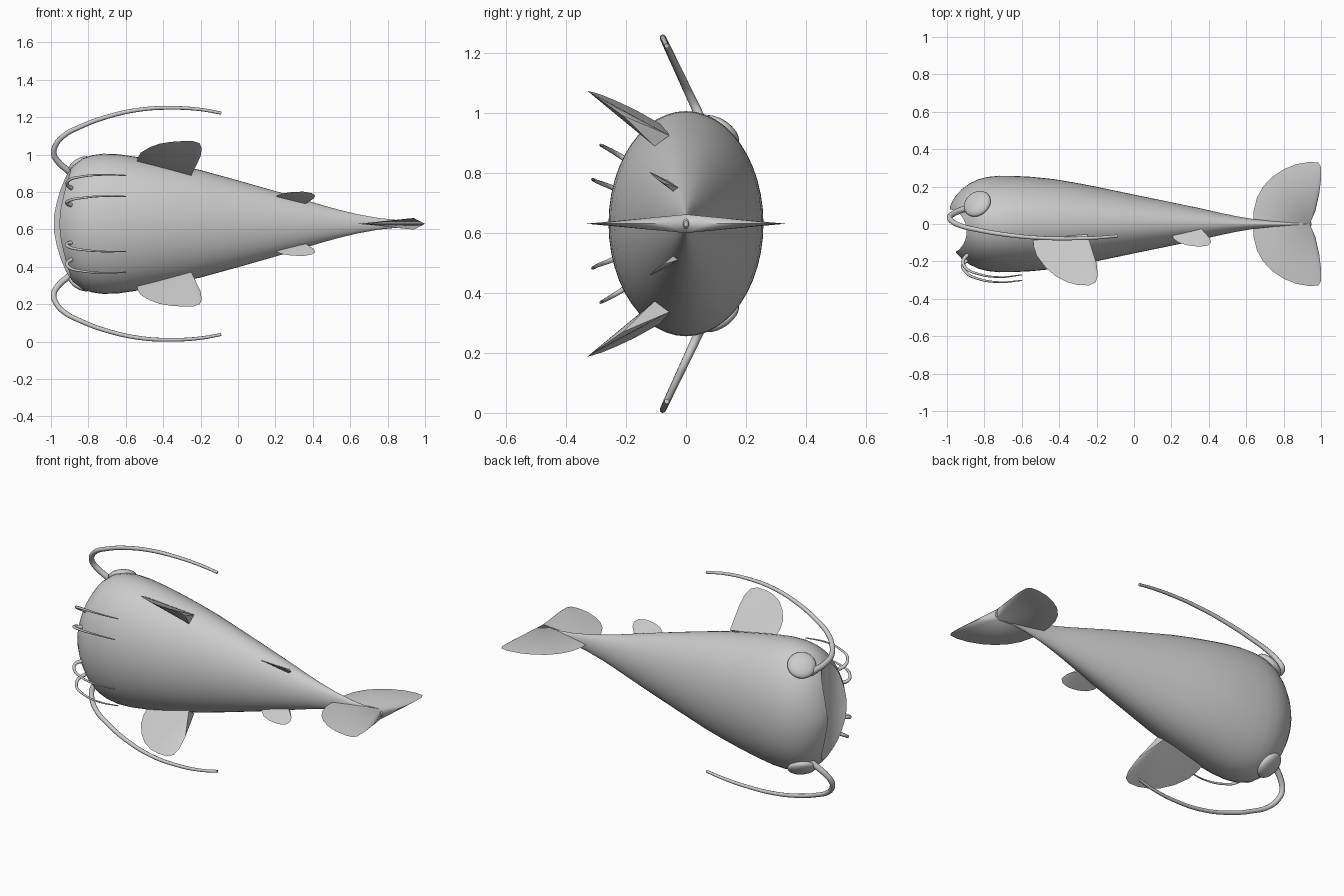
import bpy, bmesh, math
from mathutils import Vector

if "Cube" in bpy.data.objects:
    bpy.data.objects.remove(bpy.data.objects["Cube"])

ZC = 0.63  # height of the mirror plane


def mesh_object(name, verts, faces, angle=40):
    me = bpy.data.meshes.new(name)
    me.from_pydata(verts, [], faces)
    bm = bmesh.new()
    bm.from_mesh(me)
    bmesh.ops.recalc_face_normals(bm, faces=bm.faces)
    bm.to_mesh(me)
    bm.free()
    ob = bpy.data.objects.new(name, me)
    bpy.context.collection.objects.link(ob)
    smooth(ob, angle)
    return ob


def smooth(ob, angle=40):
    bpy.ops.object.select_all(action='DESELECT')
    ob.select_set(True)
    bpy.context.view_layer.objects.active = ob
    bpy.ops.object.shade_smooth_by_angle(angle=math.radians(angle))


def loft(name, rows, seg=48):
    # rows: (x, half size in y, half size in z)
    verts, faces = [], []
    for x, hy, hz in rows:
        for i in range(seg):
            a = 2 * math.pi * i / seg
            verts.append((x, hy * math.cos(a), ZC + hz * math.sin(a)))
    for r in range(len(rows) - 1):
        for i in range(seg):
            j = (i + 1) % seg
            faces.append((r * seg + i, r * seg + j, (r + 1) * seg + j, (r + 1) * seg + i))
    faces += [tuple(range(seg)), tuple(range((len(rows) - 1) * seg, len(rows) * seg))]
    return mesh_object(name, verts, faces)


def fin(name, rim, apex_a, apex_b):
    # thin rim fanned to two root points, giving a wedge
    n = len(rim)
    faces = []
    for i in range(n - 1):
        faces += [(i, i + 1, n), (i + 1, i, n + 1)]
    faces += [(n - 1, n + 1, n), (0, n, n + 1)]
    return mesh_object(name, list(rim) + [apex_a, apex_b], faces, 30)


def whisker(name, pts, r0, r1):
    cu = bpy.data.curves.new(name, 'CURVE')
    cu.dimensions = '3D'
    cu.bevel_depth = 1.0
    cu.bevel_resolution = 3
    cu.use_fill_caps = True
    cu.resolution_u = 8
    sp = cu.splines.new('BEZIER')
    sp.bezier_points.add(len(pts) - 1)
    for i, (bp, p) in enumerate(zip(sp.bezier_points, pts)):
        bp.co = p
        bp.handle_left_type = bp.handle_right_type = 'AUTO'
        bp.radius = r0 + (r1 - r0) * i / (len(pts) - 1)
    ob = bpy.data.objects.new(name, cu)
    bpy.context.collection.objects.link(ob)
    bpy.ops.object.select_all(action='DESELECT')
    ob.select_set(True)
    bpy.context.view_layer.objects.active = ob
    bpy.ops.object.convert(target='MESH')
    smooth(bpy.context.object, 60)


def side(pts, s):
    # offsets from the mirror plane to world points on one side
    return [(x, y, ZC + s * z) for x, y, z in pts]


# Body
body = loft("body", [
    (-0.985, 0.09, 0.07), (-0.97, 0.125, 0.14), (-0.95, 0.155, 0.2), (-0.92, 0.187, 0.26),
    (-0.88, 0.216, 0.312), (-0.83, 0.24, 0.35), (-0.78, 0.252, 0.367), (-0.72, 0.258, 0.375),
    (-0.64, 0.257, 0.372), (-0.545, 0.252, 0.358), (-0.43, 0.24, 0.336), (-0.32, 0.222, 0.314),
    (-0.2, 0.199, 0.287), (0.0, 0.157, 0.232), (0.2, 0.116, 0.175), (0.35, 0.085, 0.13),
    (0.45, 0.062, 0.1), (0.54, 0.043, 0.075), (0.64, 0.026, 0.051), (0.75, 0.015, 0.031),
    (0.85, 0.012, 0.021), (0.94, 0.012, 0.018), (0.95, 0.007, 0.01)])

# Mouth scooped across the front of the head
n = 32
ring = [(-0.99 + 0.095 * math.cos(2 * math.pi * i / n), -0.04 + 0.118 * math.sin(2 * math.pi * i / n))
        for i in range(n)]
cutter = mesh_object("mouth_cutter",
                     [(x, y, 0.1) for x, y in ring] + [(x, y, 1.16) for x, y in ring],
                     [(i, (i + 1) % n, n + (i + 1) % n, n + i) for i in range(n)]
                     + [tuple(range(n)), tuple(range(n, 2 * n))])
mod = body.modifiers.new("mouth", 'BOOLEAN')
mod.operation = 'DIFFERENCE'
mod.solver = 'EXACT'
mod.object = cutter
bpy.ops.object.select_all(action='DESELECT')
body.select_set(True)
bpy.context.view_layer.objects.active = body
bpy.ops.object.modifier_apply(modifier=mod.name)
bpy.data.objects.remove(cutter)
smooth(body, 40)

# Tail fin lobes
lobe = [(0.64, 0.02), (0.64, 0.07), (0.657, 0.14), (0.69, 0.2), (0.74, 0.253), (0.8, 0.292),
        (0.87, 0.32), (0.94, 0.332), (0.985, 0.328), (1.0, 0.305), (1.0, 0.24), (0.99, 0.16), (0.97, 0.07)]
for s, tag in ((1, "upper"), (-1, "lower")):
    fin("tail_fin_" + tag, [(x, s * y, ZC) for x, y in lobe],
        (0.94, 0, ZC + 0.031), (0.94, 0, ZC - 0.031))

for s, tag in ((1, "left"), (-1, "right")):
    # Large paired fins
    fin("pectoral_fin_" + tag, side([
        (-0.54, -0.08, 0.33), (-0.537, -0.12, 0.352), (-0.52, -0.17, 0.38), (-0.475, -0.23, 0.408),
        (-0.42, -0.278, 0.428), (-0.36, -0.31, 0.438), (-0.3, -0.326, 0.442), (-0.24, -0.328, 0.442),
        (-0.205, -0.312, 0.43), (-0.194, -0.275, 0.405), (-0.2, -0.21, 0.36)], s),
        side([(-0.25, -0.105, 0.258)], s)[0], side([(-0.25, -0.055, 0.294)], s)[0])
    # Small paired fins
    fin("pelvic_fin_" + tag, side([
        (0.2, -0.05, 0.14), (0.21, -0.078, 0.152), (0.24, -0.1, 0.163), (0.29, -0.115, 0.17),
        (0.35, -0.121, 0.172), (0.395, -0.115, 0.164), (0.413, -0.1, 0.15), (0.405, -0.075, 0.135)], s),
        side([(0.36, -0.04, 0.105)], s)[0], side([(0.36, -0.025, 0.12)], s)[0])

    # Long whiskers
    path = [(-0.87, 0.25), (-0.91, 0.285), (-0.96, 0.33), (-0.985, 0.375), (-0.975, 0.42), (-0.93, 0.472),
            (-0.84, 0.52), (-0.7, 0.572), (-0.52, 0.611), (-0.35, 0.62), (-0.2, 0.611), (-0.09, 0.592)]
    whisker("long_whisker_" + tag,
            side([(x, 0.04 - 0.47 * (z - 0.37), z) for x, z in path], s), 0.018, 0.008)
    # Chin whiskers
    whisker("outer_chin_whisker_" + tag, side([
        (-0.89, -0.165, 0.19), (-0.913, -0.195, 0.21), (-0.9, -0.235, 0.235), (-0.84, -0.265, 0.252),
        (-0.72, -0.284, 0.262), (-0.6, -0.272, 0.259)], s), 0.011, 0.003)
    whisker("inner_chin_whisker_" + tag, side([
        (-0.89, -0.19, 0.1), (-0.915, -0.22, 0.11), (-0.895, -0.262, 0.127), (-0.83, -0.294, 0.139),
        (-0.72, -0.311, 0.148), (-0.6, -0.302, 0.147)], s), 0.011, 0.003)

    # Eyes
    bpy.ops.mesh.primitive_uv_sphere_add(segments=24, ring_count=12, radius=1,
                                         location=(-0.838, 0.108, ZC + s * 0.305))
    eye = bpy.context.object
    eye.name = "eye_" + tag
    eye.scale = (0.078, 0.078, 0.032)
    eye.rotation_euler = Vector((-0.42, 0.5, s * 0.75)).to_track_quat('Z', 'Y').to_euler()
    smooth(eye, 60)
